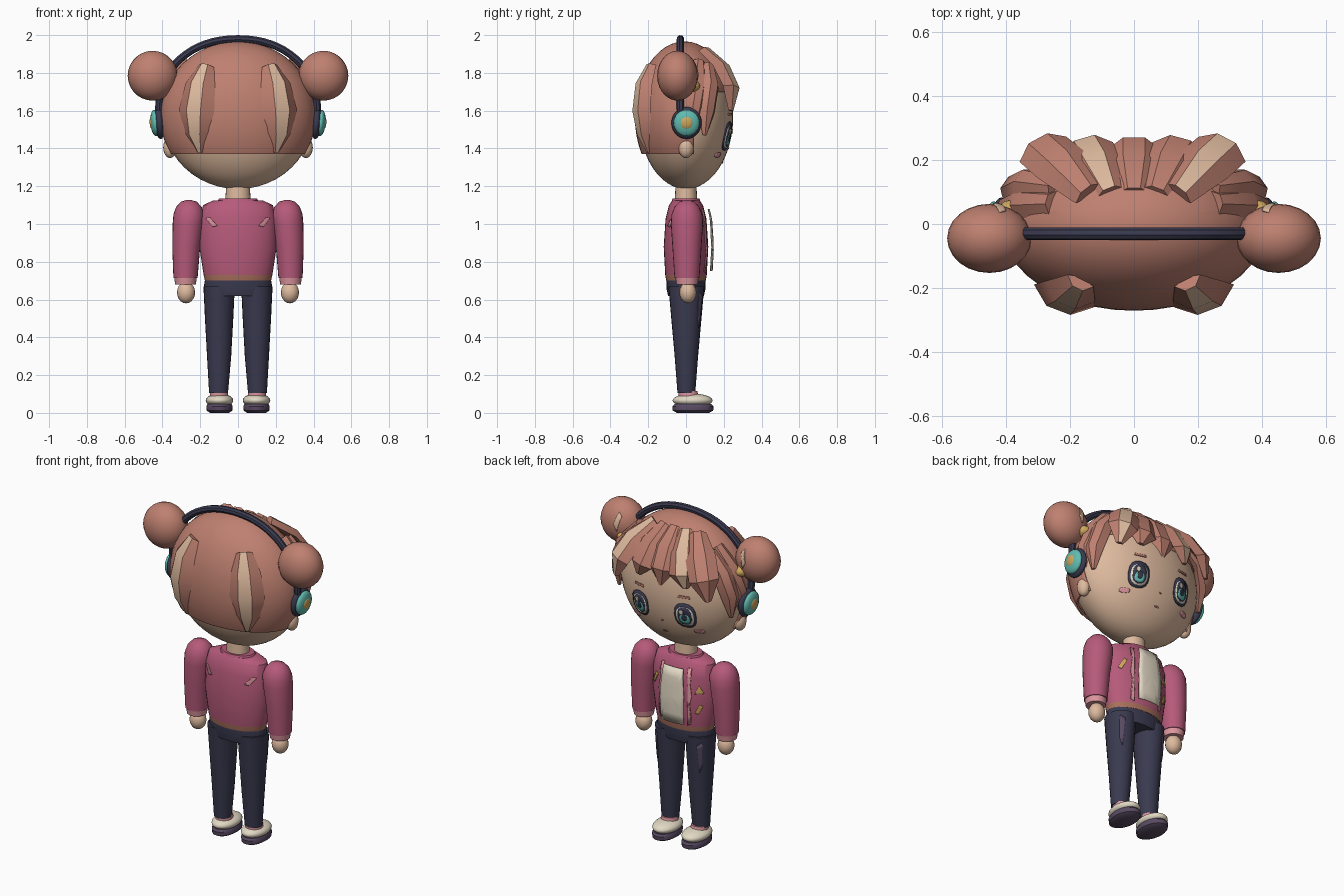
import bpy, bmesh, math
from mathutils import Vector

if "Cube" in bpy.data.objects:
    bpy.data.objects.remove(bpy.data.objects["Cube"])


def material(name, r, g, b):
    m = bpy.data.materials.new(name)
    lin = [((c / 255 + 0.055) / 1.055) ** 2.4 for c in (r, g, b)]
    m.diffuse_color = (*lin, 1)
    m.use_nodes = True
    m.node_tree.nodes["Principled BSDF"].inputs["Base Color"].default_value = m.diffuse_color
    return m


HAIR = material("hair_brown", 190, 128, 112)
SKIN = material("skin", 222, 186, 158)
NAVY = material("navy", 58, 58, 80)
JACKET = material("raspberry", 182, 90, 122)
PINK = material("pale_pink", 220, 150, 158)
CREAM = material("cream", 226, 216, 196)
TEAL = material("teal", 98, 188, 176)
GOLD = material("gold", 208, 168, 92)
PLUM = material("plum", 88, 74, 98)
HEM = material("hem_brown", 168, 112, 92)


def finish(name, bm, *mats, angle=40):
    me = bpy.data.meshes.new(name)
    bm.to_mesh(me)
    bm.free()
    ob = bpy.data.objects.new(name, me)
    bpy.context.collection.objects.link(ob)
    for m in mats:
        me.materials.append(m)
    bpy.ops.object.select_all(action='DESELECT')
    ob.select_set(True)
    bpy.context.view_layer.objects.active = ob
    bpy.ops.object.shade_smooth_by_angle(angle=math.radians(angle))
    return ob


def ball(name, center, radii, mat, segs=24, rings=14, tilt=0):
    bm = bmesh.new()
    bmesh.ops.create_uvsphere(bm, u_segments=segs, v_segments=rings, radius=1)
    bmesh.ops.scale(bm, vec=radii, verts=bm.verts)
    ob = finish(name, bm, mat)
    ob.location = center
    ob.rotation_euler.y = tilt
    return ob


def loft(name, rings, *mats, segs=24, split=None):
    """Stack of ellipses (cx, cy, z, rx, ry); faces under split use mats[1]."""
    bm = bmesh.new()
    rows = []
    for cx, cy, z, rx, ry in rings:
        rows.append([bm.verts.new((cx + rx * math.cos(a), cy + ry * math.sin(a), z))
                     for a in (math.tau * i / segs for i in range(segs))])
    for lo, hi in zip(rows, rows[1:]):
        for i in range(segs):
            j = (i + 1) % segs
            bm.faces.new((lo[i], lo[j], hi[j], hi[i]))
    bm.faces.new(rows[0])
    bm.faces.new(rows[-1])
    bmesh.ops.recalc_face_normals(bm, faces=bm.faces)
    for f in bm.faces:
        if split and f.calc_center_median().z < split:
            f.material_index = 1
    return finish(name, bm, *mats)


def loft_y(rings, side=1):
    """Front (+1) or back (-1) y of a loft at (x, z)."""
    def y(x, z):
        for a, b in zip(rings, rings[1:]):
            if a[2] <= z <= b[2]:
                t = (z - a[2]) / (b[2] - a[2])
                cx, cy, _, rx, ry = [p + (q - p) * t for p, q in zip(a, b)]
                return cy + side * ry * math.sqrt(max(0, 1 - ((x - cx) / rx) ** 2))
        return 0
    return y


def plate(name, outline, surf, off, mat, side=1, steps=4):
    """Thin sheet laid on a surface, drawn as an outline in x and z."""
    pts = [Vector(a).lerp(Vector(b), k / steps)
           for a, b in zip(outline, outline[1:] + outline[:1]) for k in range(steps)]
    mid = sum(pts, Vector((0, 0))) / len(pts)
    bm = bmesh.new()
    put = lambda p: bm.verts.new((p.x, surf(p.x, p.y) + side * off, p.y))
    rows = [[put(mid.lerp(p, s)) for p in pts] for s in (1, .66, .33)]
    c = put(mid)
    n = len(pts)
    for i in range(n):
        j = (i + 1) % n
        for a, b in zip(rows, rows[1:]):
            bm.faces.new((a[i], a[j], b[j], b[i]))
        bm.faces.new((rows[-1][i], rows[-1][j], c))
    bm.normal_update()
    if sum(f.normal.y for f in bm.faces) * side < 0:
        bmesh.ops.reverse_faces(bm, faces=bm.faces)
    ob = finish(name, bm, mat)
    mod = ob.modifiers.new("thickness", 'SOLIDIFY')
    mod.thickness = 0.005


def oval(x, z, rx, rz, n=16, p=0.8):
    s = lambda v: math.copysign(abs(v) ** p, v)
    return [(x + rx * s(math.cos(math.tau * i / n)), z + rz * s(math.sin(math.tau * i / n)))
            for i in range(n)]


def lock(name, path, widths, thick, streak=False):
    """Chunky tapered hair lock; streak paints its middle facet."""
    bm = bmesh.new()
    P = [Vector(p) for p in path]
    rows = []
    for i, (p, w) in enumerate(zip(P, widths)):
        tan = (P[min(i + 1, len(P) - 1)] - P[max(i - 1, 0)]).normalized()
        out = Vector((p.x / .16, p.y / .065, (p.z - 1.57) / .16)).normalized()
        wid = tan.cross(out).normalized()
        nor = wid.cross(tan)
        t = thick * min(1, w / max(widths) + .15)
        rows.append([bm.verts.new(p + wid * a * w + nor * b * t) for a, b in
                     ((-1, -.5), (-.4, 1), (.4, 1), (1, -.5), (0, -1.2))])
    for a, b in zip(rows, rows[1:]):
        for i in range(5):
            f = bm.faces.new((a[i], a[(i + 1) % 5], b[(i + 1) % 5], b[i]))
            f.material_index = int(streak and i == 1)
    bm.faces.new(rows[0])
    bm.faces.new(rows[-1])
    bmesh.ops.recalc_face_normals(bm, faces=bm.faces)
    finish(name, bm, HAIR, SKIN, angle=35)


# Head, and the scalp hair trimmed around the face
ball("head", (0, 0, 1.57), (.4, .25, .385), SKIN, 40, 24)
head_y = lambda x, z: .25 * math.sqrt(max(0, 1 - (x / .4) ** 2 - ((z - 1.57) / .385) ** 2))
bm = bmesh.new()
bmesh.ops.create_uvsphere(bm, u_segments=40, v_segments=24, radius=1)
bmesh.ops.scale(bm, vec=(.412, .263, .397), verts=bm.verts)
bmesh.ops.translate(bm, vec=(0, -.008, 1.57), verts=bm.verts)
for co, no in (((0, 0, 1.37), (0, 0, 1)), ((0, .04, 0), (0, 1, 0)), ((0, 0, 1.7), (0, 0, 1))):
    bmesh.ops.bisect_plane(bm, geom=bm.verts[:] + bm.edges[:] + bm.faces[:], plane_co=co, plane_no=no)
cut = [f for f in bm.faces if f.calc_center_median().z < 1.37
       or (f.calc_center_median().y > .04 and f.calc_center_median().z < 1.7)]
bmesh.ops.delete(bm, geom=cut, context='FACES')
cap = finish("scalp_hair", bm, HAIR)
cap.modifiers.new("thickness", 'SOLIDIFY').thickness = 0.012

# Fringe
for i, (x, tip) in enumerate(((-.29, 1.6), (-.15, 1.64), (0, 1.62), (.14, 1.65), (.28, 1.6))):
    lock(f"fringe_lock_{i + 1}",
         [(x * .5, .1, 1.92), (x * .8, .195, 1.83), (x, .245, 1.72), (x * 1.08, .238, tip)],
         (.05, .085, .085, .02), .026, streak=i in (1, 4))

# Torso
torso = [(0, 0, .70, .175, .105), (0, 0, .73, .182, .11), (0, 0, .88, .205, .118),
         (0, 0, 1.03, .202, .108), (0, 0, 1.1, .185, .09), (0, 0, 1.125, .13, .072)]
loft("jacket", torso, JACKET, HEM, segs=32, split=.73)
loft("collar", [(0, 0, 1.1, .12, .085), (0, 0, 1.135, .1, .07)], JACKET)
loft("neck", [(0, 0, 1.1, .068, .06), (0, 0, 1.22, .062, .055)], SKIN)
front, back = loft_y(torso), loft_y(torso, -1)
plate("shirt_panel", [(-.075, .75), (.075, .75), (.08, .92), (.065, 1.08), (-.065, 1.08), (-.08, .92)],
      front, .03, CREAM)
plate("badge", [(-.17, .94), (-.125, .935), (-.145, .985)], front, .005, GOLD)
plate("badge_bar", [(-.165, .86), (-.15, .87), (-.125, .82), (-.14, .81)], front, .005, GOLD)
plate("badge_bar_right", [(.125, .99), (.14, 1.0), (.17, .94), (.155, .93)], front, .005, GOLD)
loft("hips", [(0, 0, .62, .17, .095), (0, 0, .66, .182, .104), (0, 0, .705, .175, .104)], NAVY)

# Mouth and nose
plate("mouth", oval(0, 1.325, .016, .005, 8), head_y, .004, HEM, steps=1)
plate("nose", oval(0, 1.4, .006, .005, 8), head_y, .004, HEM, steps=1)

# Paired parts
for s, tag in ((-1, "left"), (1, "right")):
    # Hair buns, ties and side locks
    ball(f"bun_{tag}", (s * .452, -.045, 1.785), (.132, .108, .132), HAIR)
    ball(f"bun_tie_{tag}", (s * .385, .02, 1.73), (.05, .055, .035), GOLD, 16, 8)
    bun_y = lambda x, z: -.045 + .108 * math.sqrt(
        max(0, 1 - ((abs(x) - .452) ** 2 + (z - 1.785) ** 2) / .132 ** 2))
    plate(f"bun_streak_{tag}", [(s * .4, 1.85), (s * .42, 1.87), (s * .44, 1.8), (s * .42, 1.76)],
          bun_y, .004, SKIN)
    lock(f"side_lock_{tag}", [(s * .25, .12, 1.84), (s * .345, .135, 1.74), (s * .385, .115, 1.6),
                              (s * .375, .1, 1.47)], (.04, .06, .055, .012), .025)
    lock(f"temple_lock_{tag}", [(s * .26, .07, 1.86), (s * .36, .07, 1.75), (s * .405, .05, 1.62),
                                (s * .39, .04, 1.5)], (.04, .055, .05, .012), .022)
    lock(f"back_lock_{tag}", [(s * .17, -.185, 1.84), (s * .205, -.225, 1.74), (s * .225, -.24, 1.6),
                              (s * .22, -.222, 1.48), (s * .2, -.195, 1.38)],
         (.045, .085, .1, .075, .02), .032, streak=True)
    # Ears and headphone cups
    ball(f"ear_{tag}", (s * .36, 0, 1.405), (.036, .04, .056), SKIN, 16, 10)
    ball(f"cup_{tag}", (s * .415, .003, 1.535), (.03, .08, .085), NAVY, tilt=s * .08)
    ball(f"cup_cover_{tag}", (s * .438, .003, 1.535), (.026, .068, .07), TEAL, tilt=s * .08)
    ball(f"cup_button_{tag}", (s * .455, .003, 1.535), (.013, .036, .036), GOLD, 16, 8, s * .08)
    # Eyes, brows and blush
    x = s * .15
    for n, dz, dx, rx, rz, m in (("rim", 0, 0, .062, .077, NAVY), ("white", -.004, 0, .05, .06, CREAM),
                                 ("iris", 0, 0, .04, .055, NAVY), ("glow", -.018, 0, .029, .03, TEAL),
                                 ("pupil", -.008, 0, .014, .02, NAVY),
                                 ("glint", .024, .014, .012, .014, CREAM)):
        h = .004 + .0025 * ("rim", "white", "iris", "glow", "pupil", "glint").index(n)
        plate(f"eye_{n}_{tag}", oval(x + dx, 1.465 + dz, rx, rz), head_y, h, m, steps=1)
    plate(f"brow_{tag}", [(x - .035, 1.575), (x + .035, 1.575), (x + .03, 1.588), (x - .03, 1.588)],
          head_y, .005, HAIR)
    plate(f"blush_{tag}", oval(s * .21, 1.365, .028, .013, 10), head_y, .005, PINK, steps=1)
    # Sleeves, cuffs and hands
    loft(f"sleeve_{tag}", [(s * .278, .005, .715, .064, .066), (s * .274, .005, .88, .074, .077),
                           (s * .264, .005, 1.0, .082, .085), (s * .26, .005, 1.05, .082, .082),
                           (s * .26, .005, 1.09, .068, .066), (s * .26, .005, 1.118, .042, .04),
                           (s * .26, .005, 1.128, .01, .01)], JACKET)
    loft(f"cuff_{tag}", [(s * .278, .005, .68, .055, .056), (s * .278, .005, .72, .06, .062)], PINK)
    ball(f"hand_{tag}", (s * .275, .01, .637), (.048, .045, .057), SKIN, 16, 10)
    # Jacket trim, front and back
    plate(f"trim_{tag}", [(s * .085, .74), (s * .105, .75), (s * .098, .85), (s * .11, .92), (s * .098, 1.0),
                          (s * .1, 1.08), (s * .08, 1.08), (s * .088, .92)], front, .007, PINK)
    plate(f"back_mark_{tag}", [(s * .11, .99), (s * .135, .985), (s * .17, 1.03), (s * .15, 1.035)],
          back, .005, PINK, side=-1)
    # Legs, socks and shoes
    leg = [(s * .103, .002, .105, .05, .047), (s * .1, .002, .3, .064, .062),
           (s * .1, .002, .5, .075, .08), (s * .1, .002, .67, .083, .095)]
    loft(f"leg_{tag}", leg, NAVY)
    plate(f"leg_patch_{tag}", [(s * .135, .62), (s * .16, .64), (s * .155, .5), (s * .14, .45)],
          loft_y(leg), .005, PLUM)
    loft(f"sock_{tag}", [(s * .1, .015, .08, .05, .054), (s * .1, .01, .115, .046, .05)], PINK)
    ball(f"shoe_{tag}", (s * .098, .035, .066), (.073, .106, .036), CREAM)
    loft(f"sole_{tag}", [(s * .098, .037, 0, .05, .085), (s * .098, .037, .012, .068, .107),
                         (s * .098, .037, .035, .07, .109), (s * .098, .037, .046, .064, .098)], PLUM)

# Headphone band
cu = bpy.data.curves.new("headband", 'CURVE')
cu.dimensions = '3D'
cu.bevel_depth = .02
cu.bevel_resolution = 2
sp = cu.splines.new('POLY')
arc = [math.pi * i / 32 for i in range(33)]
sp.points.add(len(arc))
for p, a in zip(sp.points, arc):
    p.co = (-.42 * math.copysign(abs(math.cos(a)) ** .93, math.cos(a)), -.03,
            1.6 + .38 * math.sin(a) ** .93, 1)
sp.points[-1].co = (.42, -.02, 1.56, 1)
sp.points[0].co = (-.42, -.02, 1.56, 1)
sp.points[len(arc) - 1].co = (.42, -.03, 1.61, 1)
cu.materials.append(NAVY)
band = bpy.data.objects.new("headband", cu)
bpy.context.collection.objects.link(band)
bpy.ops.object.select_all(action='DESELECT')
band.select_set(True)
bpy.context.view_layer.objects.active = band
bpy.ops.object.convert(target='MESH')
bpy.ops.object.shade_smooth_by_angle(angle=math.radians(40))
